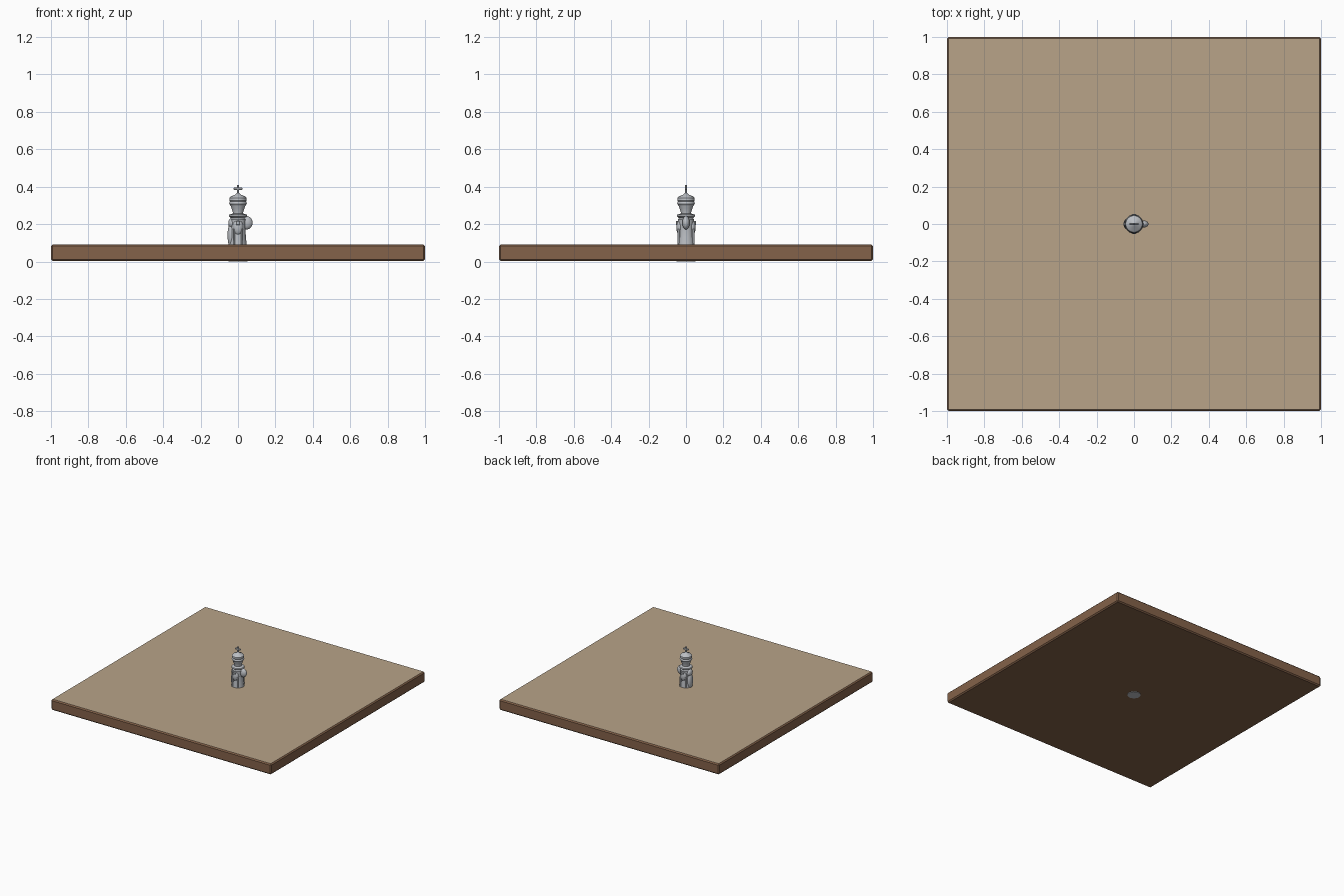
import bpy, bmesh, math
from mathutils import Vector

if "Cube" in bpy.data.objects:
    bpy.data.objects.remove(bpy.data.objects["Cube"], do_unlink=True)


def material(name, color):
    m = bpy.data.materials.new(name)
    m.use_nodes = True
    m.diffuse_color = (*color, 1)
    m.node_tree.nodes["Principled BSDF"].inputs["Base Color"].default_value = (*color, 1)
    return m


tan = material("tan", (0.48, 0.37, 0.25))
brown = material("brown", (0.23, 0.122, 0.067))
silver = material("silver", (0.5, 0.52, 0.55))


def finish(name, bm, *mats, smooth=False):
    bmesh.ops.recalc_face_normals(bm, faces=bm.faces)
    mesh = bpy.data.meshes.new(name)
    bm.to_mesh(mesh)
    bm.free()
    ob = bpy.data.objects.new(name, mesh)
    bpy.context.collection.objects.link(ob)
    for m in mats:
        mesh.materials.append(m)
    if smooth:
        bpy.ops.object.select_all(action="DESELECT")
        ob.select_set(True)
        bpy.context.view_layer.objects.active = ob
        bpy.ops.object.shade_smooth_by_angle(angle=math.radians(35))
    return ob


def box(name, center, size, bevel, *mats):
    bm = bmesh.new()
    bmesh.ops.create_cube(bm, size=1)
    bmesh.ops.scale(bm, vec=size, verts=bm.verts)
    bmesh.ops.translate(bm, vec=center, verts=bm.verts)
    bmesh.ops.bevel(bm, geom=bm.edges[:], offset=bevel, segments=1, affect="EDGES")
    return finish(name, bm, *mats)


def lathe(name, profile, steps=32):
    bm = bmesh.new()
    verts = [bm.verts.new((r, 0, z)) for r, z in profile]
    edges = [bm.edges.new(pair) for pair in zip(verts, verts[1:])]
    bmesh.ops.spin(bm, geom=verts + edges, cent=(0, 0, 0), axis=(0, 0, 1),
                   angle=math.tau, steps=steps)
    bmesh.ops.remove_doubles(bm, verts=bm.verts, dist=0.0002)
    return finish(name, bm, silver, smooth=True)


def ellipsoid(name, center, radii):
    bm = bmesh.new()
    bmesh.ops.create_uvsphere(bm, u_segments=20, v_segments=12, radius=1)
    bmesh.ops.scale(bm, vec=radii, verts=bm.verts)
    bmesh.ops.translate(bm, vec=center, verts=bm.verts)
    return finish(name, bm, silver, smooth=True)


# Chamfered board with a tan upper face
board = box("board", (0, 0, 0.047), (2, 2, 0.088), 0.009, brown, tan)
for face in board.data.polygons:
    face.material_index = int(face.normal.z > 0.9)

# Robed body passing through the board
lathe("robe", [(0, 0), (0.05, 0), (0.05, 0.02), (0.047, 0.09), (0.042, 0.13),
               (0.04, 0.18), (0.043, 0.225), (0.034, 0.236), (0, 0.238)])
lathe("collar", [(0, 0.228), (0.034, 0.23), (0.05, 0.243), (0.047, 0.25),
                 (0.03, 0.256), (0, 0.258)])
lathe("head", [(0, 0.25), (0.027, 0.25), (0.027, 0.262), (0.035, 0.285),
               (0.041, 0.302), (0, 0.304)])
lathe("crown", [(0, 0.298), (0.041, 0.3), (0.047, 0.308), (0.046, 0.318),
                (0.043, 0.322), (0.046, 0.327), (0.045, 0.34), (0.036, 0.349),
                (0.016, 0.357), (0.008, 0.366), (0, 0.368)])

# Cross finial
box("cross_upright", (0, 0, 0.385), (0.013, 0.013, 0.05), 0.003, silver)
box("cross_bar", (0, 0, 0.389), (0.048, 0.012, 0.013), 0.003, silver)

# Sleeves at front and back, with robe folds under them
for label, side in (("front", -1), ("back", 1)):
    ellipsoid(label + "_sleeve", (0, side * 0.031, 0.183), (0.028, 0.021, 0.043))
    box(label + "_clasp", (0, side * 0.048, 0.206), (0.024, 0.012, 0.022), 0.003, silver)
    for x in (-0.022, 0.022):
        box(label + "_fold", (x, side * 0.039, 0.125), (0.012, 0.012, 0.1), 0.003, silver)

# Side drape and the bent arm
ellipsoid("right_drape", (-0.037, 0, 0.14), (0.019, 0.028, 0.068))
ellipsoid("right_shoulder", (-0.034, 0, 0.205), (0.018, 0.03, 0.028))
ellipsoid("left_arm", (0.046, 0, 0.207), (0.032, 0.02, 0.036))
